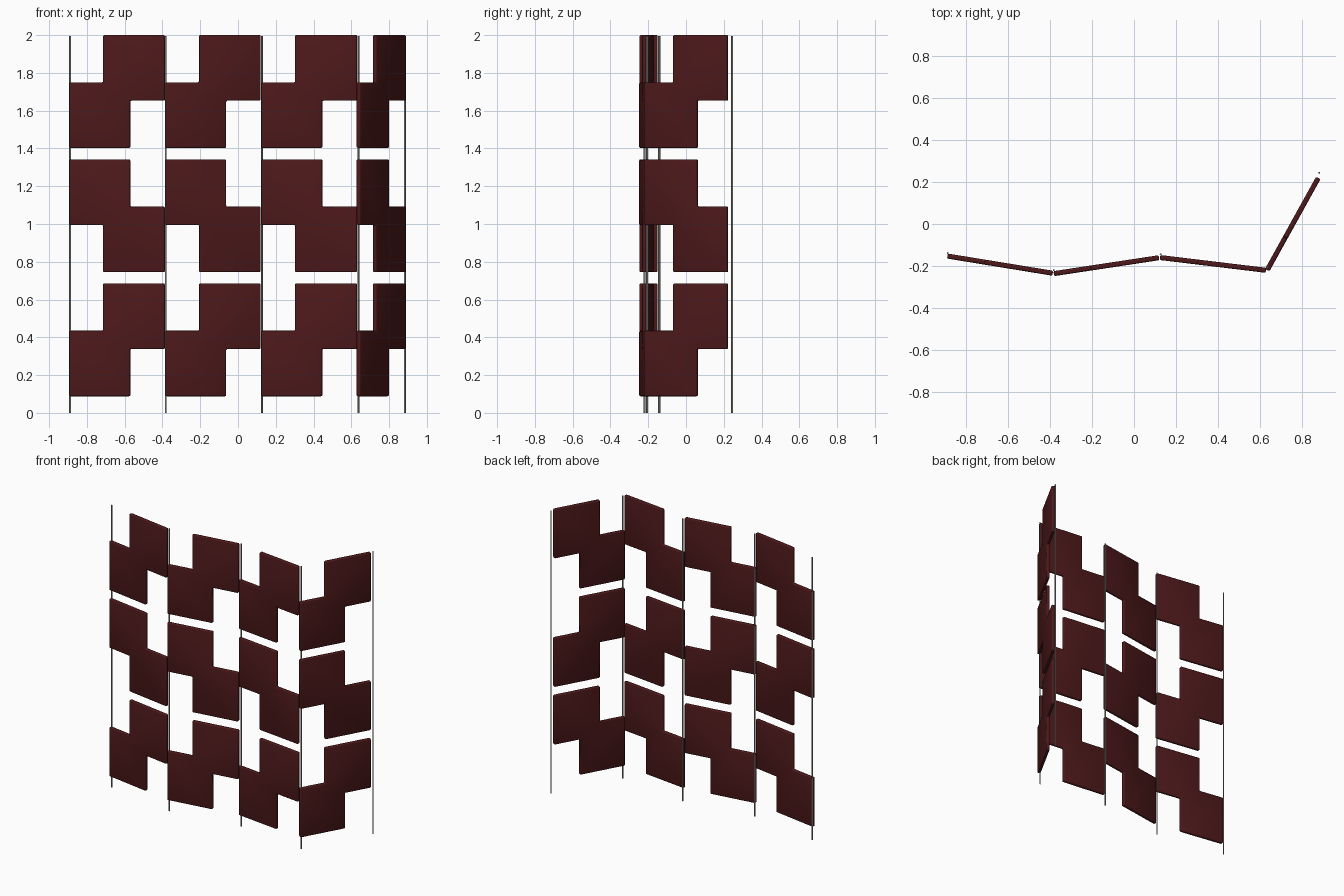
import bpy, bmesh
from mathutils import Vector

cube = bpy.data.objects.get("Cube")
if cube:
    bpy.data.objects.remove(cube, do_unlink=True)


def make_material(name, color, roughness):
    mat = bpy.data.materials.new(name)
    mat.use_nodes = True
    mat.diffuse_color = color
    bsdf = mat.node_tree.nodes["Principled BSDF"]
    bsdf.inputs["Base Color"].default_value = color
    bsdf.inputs["Roughness"].default_value = roughness
    return mat


maroon = make_material("dark maroon", (0.074, 0.0095, 0.0105, 1), 0.6)
steel = make_material("grey steel", (0.3, 0.285, 0.25, 1), 0.4)

THICK = 0.024
SQUARE = 0.347    # tile height
SHIFT = 0.25      # vertical step between the two joined tiles
NEAR, FAR = 0.353, 0.637   # where the two tiles start and stop along the panel


def add_panel(name, start, end, bottom, left_low):
    """Stepped panel: two overlapping square tiles fused into one slab."""
    a, b = Vector((*start, 0)), Vector((*end, 0))
    low, mid = bottom, bottom + SHIFT
    low_top, top = low + SQUARE, mid + SQUARE
    outline = [(0, low), (FAR, low), (FAR, mid), (1, mid),
               (1, top), (NEAR, top), (NEAR, low_top), (0, low_top)]
    if not left_low:
        outline = [(u, low + top - z) for u, z in reversed(outline)]
    along = (b - a).normalized()
    normal = Vector((along.y, -along.x, 0))
    bm = bmesh.new()
    verts = [bm.verts.new(a.lerp(b, u) + Vector((0, 0, z)) + normal * THICK / 2)
             for u, z in outline]
    face = bm.faces.new(verts)
    back = bmesh.ops.extrude_face_region(bm, geom=[face], use_keep_orig=True)["geom"]
    moved = [v for v in back if isinstance(v, bmesh.types.BMVert)]
    bmesh.ops.translate(bm, verts=moved, vec=-normal * THICK)
    bmesh.ops.recalc_face_normals(bm, faces=bm.faces)
    for f in bm.faces:
        f.smooth = True
    mesh = bpy.data.meshes.new(name)
    bm.to_mesh(mesh)
    bm.free()
    mesh.materials.append(maroon)
    obj = bpy.data.objects.new(name, mesh)
    bpy.context.collection.objects.link(obj)
    bevel = obj.modifiers.new("rounded edges", 'BEVEL')
    bevel.width = 0.007
    bevel.segments = 3


# Folding panels: plan position of both ends of each leaf
leaves = [((-0.891, -0.153), (-0.388, -0.235)),
          ((-0.383, -0.237), (0.119, -0.161)),
          ((0.124, -0.160), (0.630, -0.221)),
          ((0.636, -0.220), (0.880, 0.220))]
rows = [(0.088, True), (0.745, False), (1.403, True)]
for i, (start, end) in enumerate(leaves, 1):
    for j, (bottom, left_low) in enumerate(rows, 1):
        add_panel(f"panel_leaf_{i}_row_{j}", start, end, bottom, left_low)

# Upright hinge rods
rods = [(-0.889, -0.139), (-0.383, -0.22), (0.127, -0.144),
        (0.638, -0.206), (0.884, 0.244)]
for i, (x, y) in enumerate(rods, 1):
    bpy.ops.mesh.primitive_cylinder_add(vertices=12, radius=0.0045, depth=1.995,
                                        location=(x, y, 0.9975))
    rod = bpy.context.object
    rod.name = f"hinge_rod_{i}"
    rod.data.materials.append(steel)
    bpy.ops.object.shade_smooth_by_angle()
